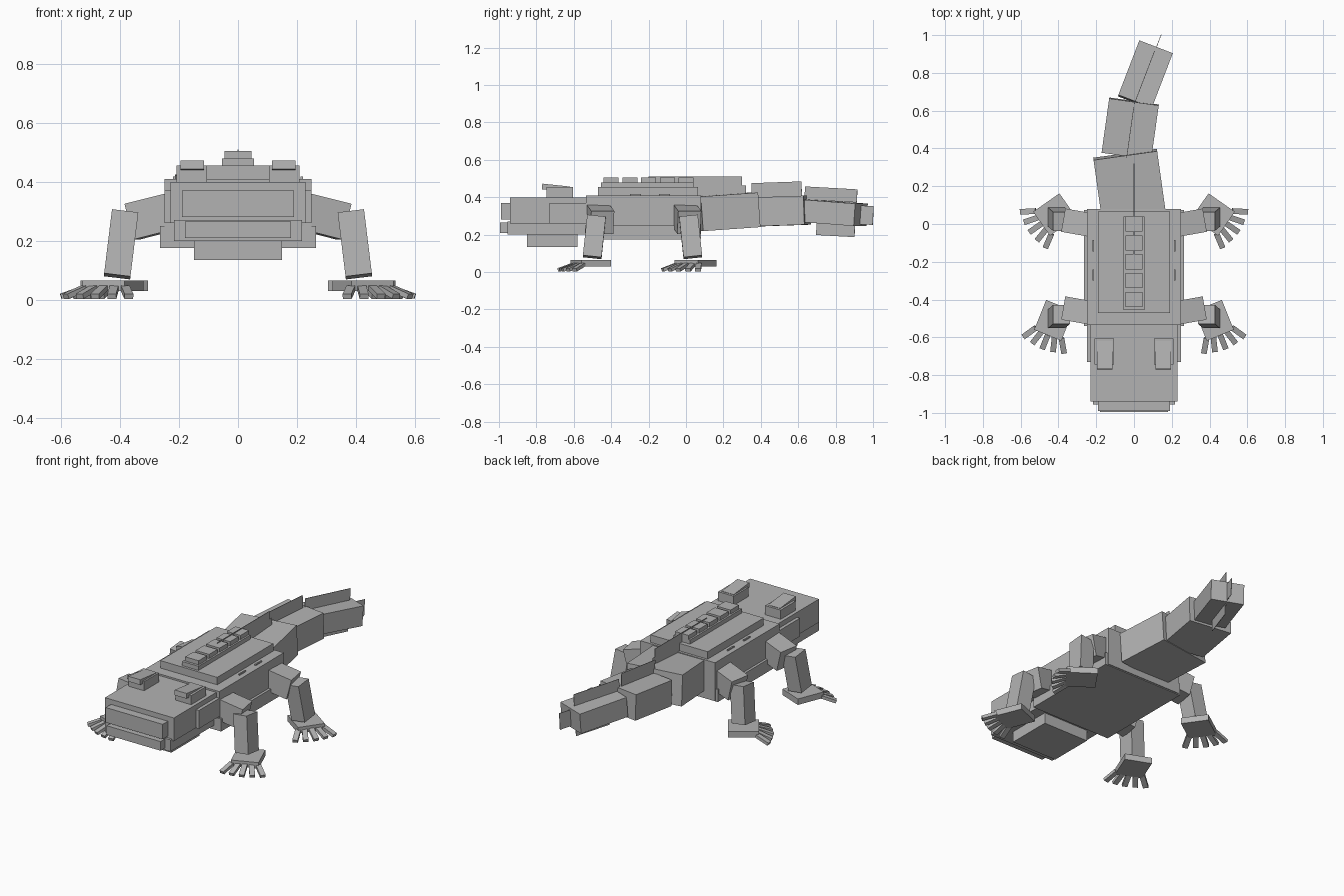
import bpy
from math import radians, sin, cos

cube = bpy.data.objects.get("Cube")
if cube:
    bpy.data.objects.remove(cube, do_unlink=True)

GREY = (0.45, 0.45, 0.45, 1)
skin = bpy.data.materials.new("grey_skin")
skin.use_nodes = True
skin.diffuse_color = GREY
skin.node_tree.nodes["Principled BSDF"].inputs["Base Color"].default_value = GREY


def block(name, centre, size, rot=(0, 0, 0)):
    """Box by centre, size and rotation in degrees."""
    bpy.ops.mesh.primitive_cube_add(size=1, location=centre,
                                    rotation=[radians(a) for a in rot])
    ob = bpy.context.object
    ob.name = name
    ob.scale = size
    ob.data.materials.append(skin)
    return ob


def slab(name, half_width, y0, y1, z0, z1, x=0):
    """Upright box by its limits, centred on x."""
    return block(name, (x, (y0 + y1) / 2, (z0 + z1) / 2),
                 (2 * half_width, y1 - y0, z1 - z0))


# Body and back
slab("belly", 0.265, -0.54, 0.075, 0.175, 0.25)
slab("body", 0.25, -0.535, 0.08, 0.18, 0.41)
slab("back_plate", 0.19, -0.47, 0.065, 0.40, 0.455)
slab("back_ridge", 0.055, -0.455, 0.04, 0.45, 0.48)
for i in range(5):
    y = -0.44 + i * 0.1
    slab("back_scale", 0.045, y, y + 0.08, 0.475, 0.505)

# Head
slab("upper_head", 0.23, -0.94, -0.53, 0.26, 0.40)
slab("lower_jaw", 0.218, -0.955, -0.53, 0.20, 0.27)
slab("snout", 0.19, -0.99, -0.93, 0.28, 0.37)
slab("lower_lip", 0.18, -0.995, -0.94, 0.21, 0.265)
slab("throat", 0.15, -0.85, -0.58, 0.135, 0.21)

# Tail: centre, size, pitch and yaw
for name, centre, size, pitch, yaw in [
    ("tail_base", (-0.025, 0.215, 0.322), (0.34, 0.31, 0.185), 4, 8),
    ("tail_middle", (-0.02, 0.505, 0.326), (0.265, 0.29, 0.155), 2, -8),
    ("tail_end", (0.06, 0.79, 0.317), (0.19, 0.31, 0.12), -4, -21),
]:
    block(name, centre, size, (pitch, 0, yaw))

# Thin fins along back and tail
for name, centre, length, height, pitch, yaw in [
    ("back_fin", (0, 0.05, 0.475), 0.50, 0.07, 0, 0),
    ("tail_base_fin", (0, 0.19, 0.43), 0.26, 0.06, 1, 0),
    ("tail_middle_fin", (-0.02, 0.485, 0.44), 0.27, 0.08, 2, -8),
    ("tail_end_fin", (0.055, 0.775, 0.415), 0.30, 0.07, -3, -21),
    ("tail_lower_fin", (0.065, 0.8, 0.23), 0.22, 0.075, -3, -21),
    ("tail_tip_fin", (0.122, 0.945, 0.305), 0.12, 0.10, -3, -21),
]:
    block(name, centre, (0.003, length, height), (pitch, 0, yaw))

# Leg layout: arm y, shin y, shin pitch, foot centre, foot yaw
LEGS = {
    "front": (-0.46, -0.49, -6, (0.425, -0.51), 22),
    "rear": (0.005, 0.025, 6, (0.42, 0.05), 55),
}

for side, s in (("left", 1), ("right", -1)):
    # Cheek, eye and small spots
    slab(side + "_cheek", 0.02, -0.73, -0.53, 0.26, 0.37, s * 0.23)
    slab(side + "_eye", 0.052, -0.745, -0.605, 0.39, 0.455, s * 0.157)
    block(side + "_eyelid", (s * 0.155, -0.695, 0.45), (0.08, 0.15, 0.03), (-6, 0, 0))
    for y in (-0.27, -0.115):
        slab(side + "_spot", 0.004, y - 0.03, y + 0.03, 0.405, 0.418, s * 0.217)

    for end, (arm_y, shin_y, lean, (fx, fy), yaw) in LEGS.items():
        name = end + "_" + side
        block(name + "_upper_leg", (s * 0.288, arm_y, 0.283),
              (0.15, 0.125, 0.125), (0, s * 14, s * 10))
        block(name + "_lower_leg", (s * 0.397, shin_y, 0.188),
              (0.09, 0.10, 0.22), (lean, s * -7, 0))
        block(name + "_foot", (s * fx, fy, 0.047),
              (0.155, 0.17, 0.036), (0, 0, s * yaw))
        # Toes fan out from the foot's leading edge
        a = radians(yaw)
        for i in range(-2, 3):
            fan = radians(yaw + i * 16)
            across, ahead = i * 0.034, 0.072 - 0.004 * abs(i)
            tx = fx + across * cos(a) + ahead * sin(a) + 0.05 * sin(fan)
            ty = fy + across * sin(a) - ahead * cos(a) - 0.05 * cos(fan)
            block(name + "_toe", (s * tx, ty, 0.026),
                  (0.03, 0.085, 0.018), (20, 0, s * (yaw + i * 16)))
